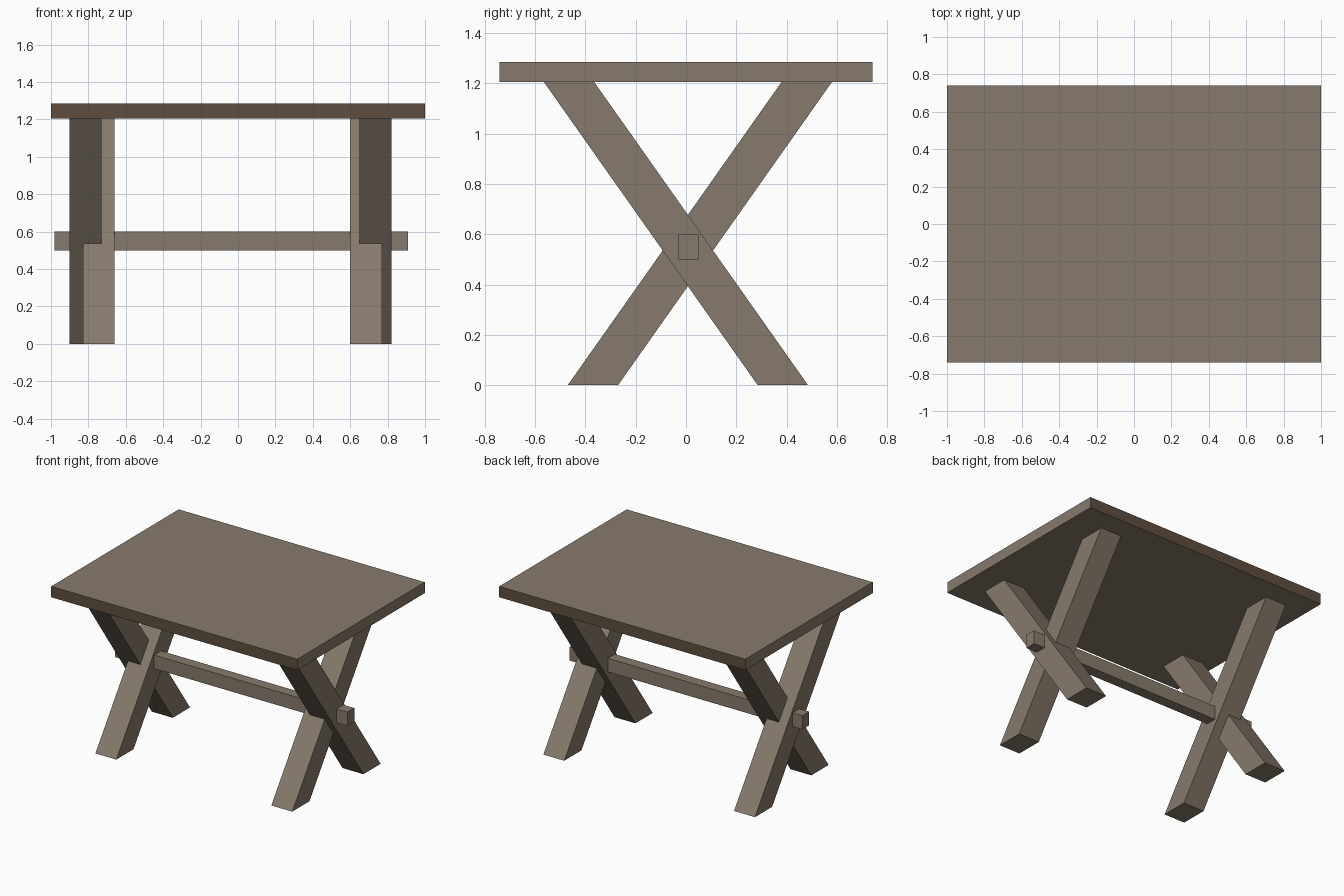
import bpy, bmesh

if "Cube" in bpy.data.objects:
    bpy.data.objects.remove(bpy.data.objects["Cube"])


def material(name, rgb):
    m = bpy.data.materials.new(name)
    m.diffuse_color = (*rgb, 1.0)
    m.use_nodes = True
    m.node_tree.nodes["Principled BSDF"].inputs["Base Color"].default_value = m.diffuse_color
    return m


wood = material("weathered wood", (0.242, 0.195, 0.150))
edge_wood = material("dark edge wood", (0.117, 0.076, 0.050))


def prism(name, profile, x0, x1):
    """Extrude a (y, z) outline along x."""
    bm = bmesh.new()
    face = bm.faces.new([bm.verts.new((x0, y, z)) for y, z in profile])
    ext = bmesh.ops.extrude_face_region(bm, geom=[face])
    verts = [g for g in ext["geom"] if isinstance(g, bmesh.types.BMVert)]
    bmesh.ops.translate(bm, verts=verts, vec=(x1 - x0, 0, 0))
    bmesh.ops.recalc_face_normals(bm, faces=bm.faces)
    mesh = bpy.data.meshes.new(name)
    bm.to_mesh(mesh)
    bm.free()
    obj = bpy.data.objects.new(name, mesh)
    mesh.materials.append(wood)
    bpy.context.collection.objects.link(obj)
    return obj


def rect(y0, y1, z0, z1):
    return [(y0, z0), (y1, z0), (y1, z1), (y0, z1)]


# Tabletop with darker front and back edges
top = prism("tabletop", rect(-0.74, 0.74, 1.205, 1.285), -1.0, 1.0)
top.data.materials.append(edge_wood)
for p in top.data.polygons:
    if abs(p.normal.y) > 0.5:
        p.material_index = 1

# Crossed legs, half-lapped at each end
front_top = [(0.285, 0), (0.485, 0), (-0.365, 1.205), (-0.565, 1.205)]
back_top = [(-0.47, 0), (-0.27, 0), (0.58, 1.205), (0.38, 1.205)]
for side, a, b in (("left", -0.90, -0.83), ("right", 0.65, 0.60)):
    prism(side + "_leg_leaning_forward", front_top, a, a + 0.17)
    prism(side + "_leg_leaning_back", back_top, b, b + 0.17)

# Stretcher running through both crossings
prism("stretcher", rect(-0.03, 0.05, 0.50, 0.60), -0.98, 0.91)
